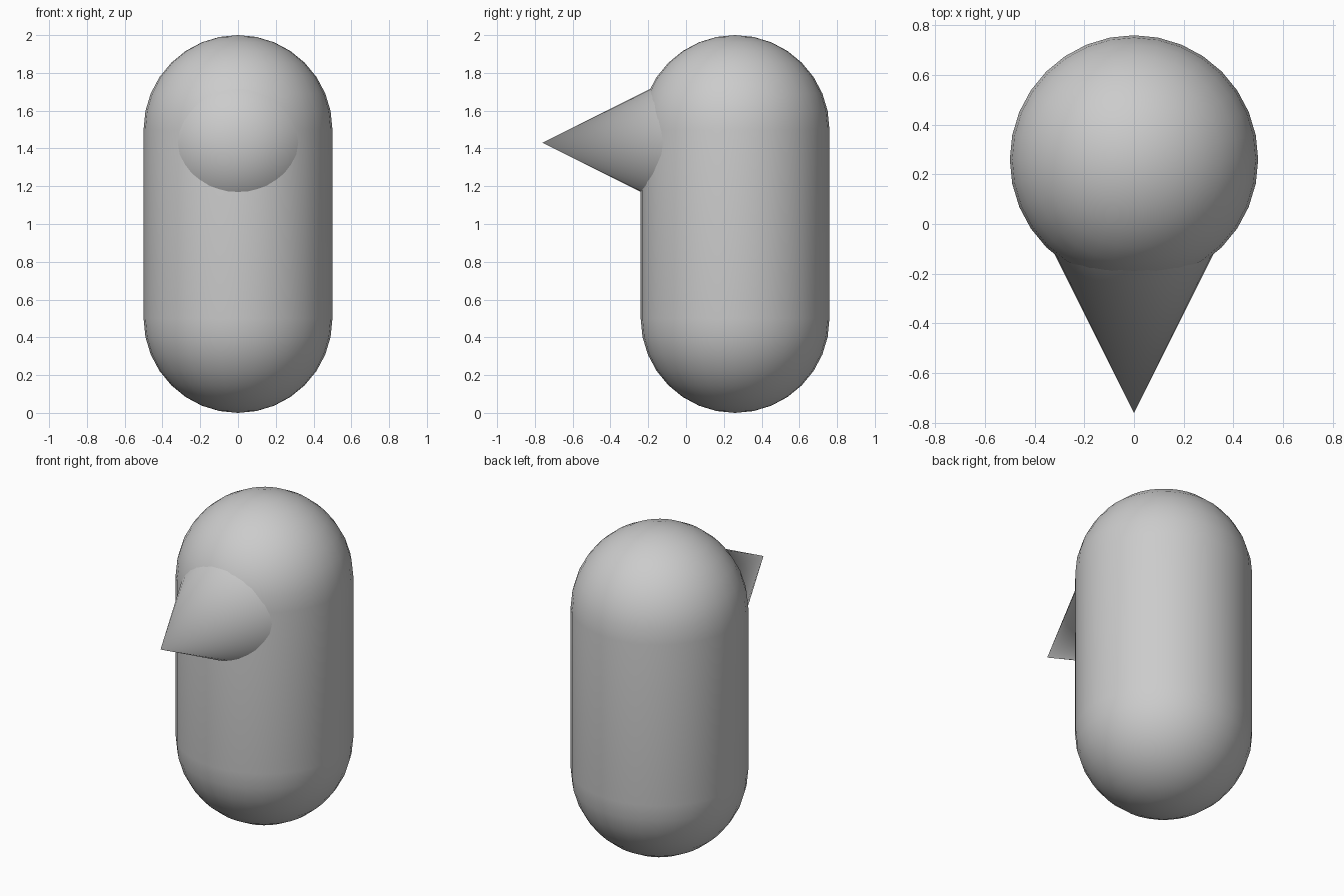
import bpy, bmesh
from math import sin, cos, pi, radians
from mathutils import Vector

if "Cube" in bpy.data.objects:
    bpy.data.objects.remove(bpy.data.objects["Cube"])

RADIUS, SIDES, RINGS = 0.5, 32, 8


def finish(name, bm):
    bmesh.ops.remove_doubles(bm, verts=bm.verts, dist=1e-5)
    bmesh.ops.recalc_face_normals(bm, faces=bm.faces)
    mesh = bpy.data.meshes.new(name)
    bm.to_mesh(mesh)
    bm.free()
    obj = bpy.data.objects.new(name, mesh)
    bpy.context.collection.objects.link(obj)
    bpy.context.view_layer.objects.active = obj
    obj.select_set(True)
    bpy.ops.object.shade_smooth_by_angle(angle=radians(40))
    obj.select_set(False)
    return obj


# Capsule body: half profile of two quarter arcs, turned around z
def arc(start, centre_z):
    return [(RADIUS * cos(start + i * pi / 2 / RINGS),
             centre_z + RADIUS * sin(start + i * pi / 2 / RINGS)) for i in range(RINGS + 1)]


bm = bmesh.new()
verts = [bm.verts.new((r, 0, z)) for r, z in arc(-pi / 2, 0.5) + arc(0, 1.5)]
edges = [bm.edges.new(pair) for pair in zip(verts, verts[1:])]
bmesh.ops.spin(bm, geom=verts + edges, cent=(0, 0, 0), axis=(0, 0, 1),
               angle=2 * pi, steps=SIDES, use_duplicate=False)
body = finish("body", bm)
body.location = (0, 0.26, 0)

# Cone pointing forward, base hidden inside the body
TIP_Y, BASE_Y = -0.76, 0.22
depth = BASE_Y - TIP_Y
bm = bmesh.new()
bmesh.ops.create_cone(bm, cap_ends=True, segments=SIDES, radius1=depth / 2,
                      radius2=0, depth=depth)
cone = finish("front_cone", bm)
cone.rotation_euler = (pi / 2, 0, 0)
cone.location = Vector((0, (TIP_Y + BASE_Y) / 2, 1.43))
